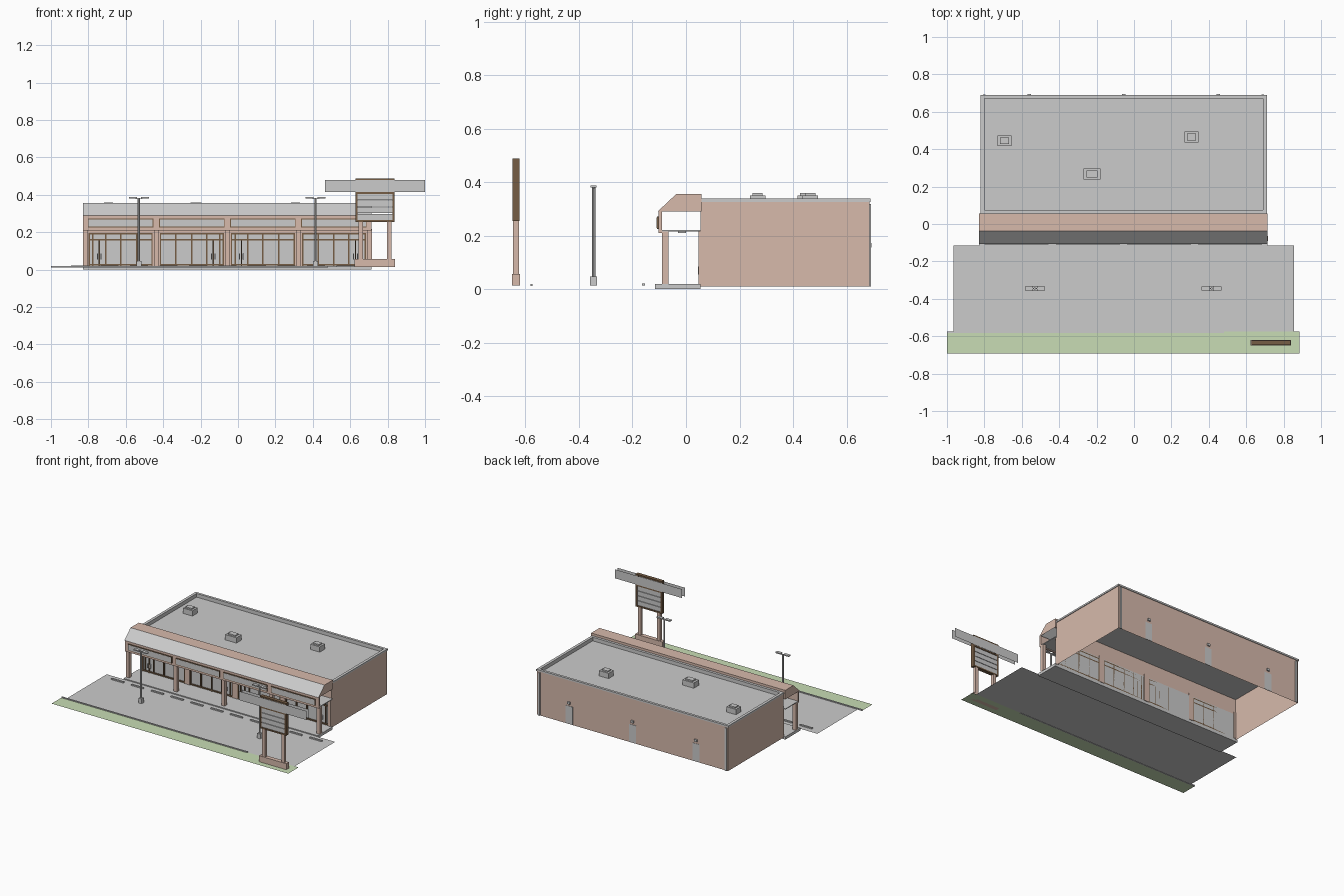
import bpy, bmesh, math
from mathutils import Vector

if "Cube" in bpy.data.objects:
    bpy.data.objects.remove(bpy.data.objects["Cube"])

def mat(name, c):
    m = bpy.data.materials.new(name)
    m.diffuse_color = (*c, 1)
    m.use_nodes = True
    m.node_tree.nodes["Principled BSDF"].inputs["Base Color"].default_value = m.diffuse_color
    return m

TAN = mat("tan_stucco", (0.68, 0.49, 0.41))
BROWN = mat("brown_metal", (0.18, 0.11, 0.06))
GREEN = mat("grass_green", (0.58, 0.72, 0.46))
WHITE = mat("white_paint", (0.9, 0.9, 0.9))

def finish(name, bm, m=None):
    me = bpy.data.meshes.new(name)
    bm.to_mesh(me)
    bm.free()
    ob = bpy.data.objects.new(name, me)
    bpy.context.collection.objects.link(ob)
    if m:
        me.materials.append(m)
    return ob

def box(name, x0, x1, y0, y1, z0, z1, m=None):
    bm = bmesh.new()
    bmesh.ops.create_cube(bm, size=1)
    for v in bm.verts:
        v.co = Vector(((x0 + x1) / 2 + v.co.x * (x1 - x0), (y0 + y1) / 2 + v.co.y * (y1 - y0),
                       (z0 + z1) / 2 + v.co.z * (z1 - z0)))
    return finish(name, bm, m)

def sheet(name, pts, m=None):
    bm = bmesh.new()
    bm.faces.new([bm.verts.new(p) for p in pts])
    return finish(name, bm, m)

def ground(name, x0, x1, y0, y1, z, m=None):
    return sheet(name, [(x0, y0, z), (x1, y0, z), (x1, y1, z), (x0, y1, z)], m)

def front(name, x0, x1, z0, z1, y, m=None):
    return sheet(name, [(x0, y, z0), (x1, y, z0), (x1, y, z1), (x0, y, z1)], m)

def strip(name, path, x0, x1, m=None):
    # profile of (y, z) points swept along x
    bm = bmesh.new()
    a = [bm.verts.new((x0, *p)) for p in path]
    b = [bm.verts.new((x1, *p)) for p in path]
    for i in range(len(path) - 1):
        bm.faces.new((a[i], b[i], b[i + 1], a[i + 1]))
    return finish(name, bm, m)

def pole(name, x, y, z0, z1, r, m=None):
    bm = bmesh.new()
    bmesh.ops.create_cone(bm, cap_ends=True, segments=8, radius1=r, radius2=r, depth=z1 - z0)
    bmesh.ops.translate(bm, verts=bm.verts, vec=(x, y, (z0 + z1) / 2))
    return finish(name, bm, m)

G = 0.013                                   # ground level
X0, X1, Y0, Y1 = -0.815, 0.705, 0.055, 0.685  # building shell

# Site: parking, grass, walkway, curb
ground("parking_lot", -0.965, 0.855, -0.575, -0.115, G)
ground("grass_verge", -1.0, 0.885, -0.692, -0.575, G, GREEN)
box("walkway", -0.83, 0.715, -0.115, Y0, 0, 0.02)
box("street_curb", -1.0, 0.48, -0.582, -0.574, G - 0.002, 0.02)
for i in range(12):
    x = -0.925 + i * 0.1578
    ground("parking_line", x - 0.003, x + 0.003, -0.41, -0.125, G + 0.001, WHITE)
    if i < 11:
        box("wheel_stop", x + 0.031, x + 0.127, -0.165, -0.153, G, 0.021)

# Building shell: open-bottom walls and roof
sheet("left_wall", [(X0, Y1, 0.01), (X0, Y0, 0.01), (X0, Y0, 0.328), (X0, Y1, 0.328)], TAN)
sheet("right_wall", [(X1, Y0, 0.01), (X1, Y1, 0.01), (X1, Y1, 0.328), (X1, Y0, 0.328)], TAN)
sheet("back_wall", [(X1, Y1, 0.01), (X0, Y1, 0.01), (X0, Y1, 0.328), (X1, Y1, 0.328)], TAN)
front("front_header", X0, X1, 0.195, 0.328, Y0, TAN)
ground("roof", X0, X1, Y0, Y1, 0.312)
for n, a in (("front", (-0.82, 0.71, 0.056, 0.075)), ("back", (-0.82, 0.71, 0.672, 0.69)),
             ("left", (-0.82, -0.80, 0.075, 0.672)), ("right", (0.69, 0.71, 0.075, 0.672))):
    box(n + "_parapet_cap", *a, 0.326, 0.338)
IN = [(-0.80, 0.075), (0.69, 0.075), (0.69, 0.672), (-0.80, 0.672)]
for i in range(4):
    (ax, ay), (bx, by) = IN[i], IN[(i + 1) % 4]
    sheet("parapet_inside", [(ax, ay, 0.312), (ax, ay, 0.328), (bx, by, 0.328), (bx, by, 0.312)])

# Rooftop air units
for x, y, w, d in ((-0.692, 0.445, 0.075, 0.058), (-0.225, 0.268, 0.09, 0.058), (0.308, 0.465, 0.075, 0.058)):
    box("roof_unit", x - w / 2, x + w / 2, y - d / 2, y + d / 2, 0.312, 0.35)
    box("roof_unit_lid", x - w * 0.32, x + w * 0.32, y - d * 0.32, y + d * 0.32, 0.35, 0.359)

# Back doors, wall lamps, downspouts
for x in (-0.56, -0.055, 0.45):
    box("back_door", x - 0.028, x + 0.028, Y1 - 0.003, Y1 + 0.002, 0.012, 0.14)
    box("back_lamp", x - 0.01, x + 0.01, Y1, Y1 + 0.009, 0.155, 0.172)
for x in (-0.80, 0.688):
    box("downspout", x - 0.007, x + 0.007, Y1, Y1 + 0.007, 0.01, 0.318)

# Canopy: sloped front, flat top, end gables, fascia, soffit
CX0, CX1 = -0.83, 0.715
strip("canopy_slope", [(-0.106, 0.29), (-0.037, 0.355)], CX0, CX1)
strip("canopy_top", [(-0.037, 0.355), (0.057, 0.355), (0.057, 0.29)], CX0, CX1, TAN)
for n, x in (("left", CX0), ("right", CX1)):
    sheet(n + "_canopy_gable", [(x, -0.106, 0.29), (x, -0.037, 0.355), (x, 0.057, 0.355), (x, 0.057, 0.29)], TAN)
box("fascia", CX0, CX1, -0.102, -0.09, 0.21, 0.29, TAN)
box("soffit", CX0, CX1, -0.09, Y0, 0.216, 0.221, WHITE)

# Columns and wall pilasters
for i in range(5):
    x = -0.83 + i * 0.38
    box("canopy_column", x, x + 0.026, -0.09, -0.065, 0.02, 0.216, TAN)
    box("wall_pilaster", max(x - 0.006, X0), min(x + 0.032, X1), 0.047, 0.06, 0.02, 0.216, TAN)

# Storefront bays, mirrored in pairs
for i in range(4):
    a = -0.802 + i * 0.38
    b = a + 0.35
    s, o = (1, a) if i % 2 == 0 else (-1, b)
    box("shop_sign_frame", a, b, -0.108, -0.101, 0.225, 0.272, BROWN)
    box("shop_sign_panel", a + 0.004, b - 0.004, -0.1095, -0.107, 0.229, 0.268)
    front("shop_glass", a - 0.01, b + 0.01, 0.018, 0.2, Y0 + 0.002)
    box("soffit_light", a + 0.15, a + 0.19, -0.03, 0.0, 0.21, 0.216)
    for z in (0.026, 0.16, 0.191):
        box("glazing_rail", a, b, 0.049, 0.057, z - 0.004, z + 0.004, BROWN)
    for t in (0.007, 0.026, 0.095, 0.175, 0.26, 0.343):
        x = o + s * t
        box("mullion", x - 0.004, x + 0.004, 0.049, 0.057, 0.02, 0.195, BROWN)
    x = o + s * 0.06
    box("door_stile", x - 0.003, x + 0.003, 0.048, 0.057, 0.02, 0.16, BROWN)
    for d in (-0.01, 0.01):
        box("door_handle", x + d - 0.003, x + d + 0.003, 0.044, 0.05, 0.055, 0.085)

# Parking lamps with twin heads
for lx in (-0.53, 0.415):
    y = -0.345
    box("lamp_base", lx - 0.013, lx + 0.013, y - 0.013, y + 0.013, G, 0.047)
    pole("lamp_pole", lx, y, 0.047, 0.382, 0.006)
    box("lamp_arm", lx - 0.02, lx + 0.02, y - 0.003, y + 0.003, 0.376, 0.381)
    for s in (-1, 1):
        c = lx + s * 0.032
        box("lamp_head", c - 0.021, c + 0.021, y - 0.011, y + 0.011, 0.38, 0.388)

# Roadside sign: base, posts, tenant board, wide header panels
SY0, SY1 = -0.648, -0.622
box("sign_base", 0.622, 0.84, SY0 - 0.002, SY1 + 0.002, G, 0.056, TAN)
for x in (0.645, 0.797):
    box("sign_post", x, x + 0.024, SY0 + 0.002, SY1 - 0.002, 0.056, 0.26, TAN)
for x in (0.627, 0.825):
    box("sign_side_frame", x, x + 0.012, SY0, SY1, 0.255, 0.488, BROWN)
for z in (0.255, 0.404, 0.478):
    box("sign_cross_frame", 0.627, 0.837, SY0, SY1, z, z + 0.01, BROWN)
for i in range(4):
    z = 0.265 + i * 0.035
    box("tenant_panel", 0.639, 0.825, SY0 + 0.003, SY1 - 0.003, z + 0.001, z + 0.033)
for y in (SY0 - 0.002, SY1 + 0.002):
    front("sign_header_panel", 0.465, 1.0, 0.414, 0.478, y)
